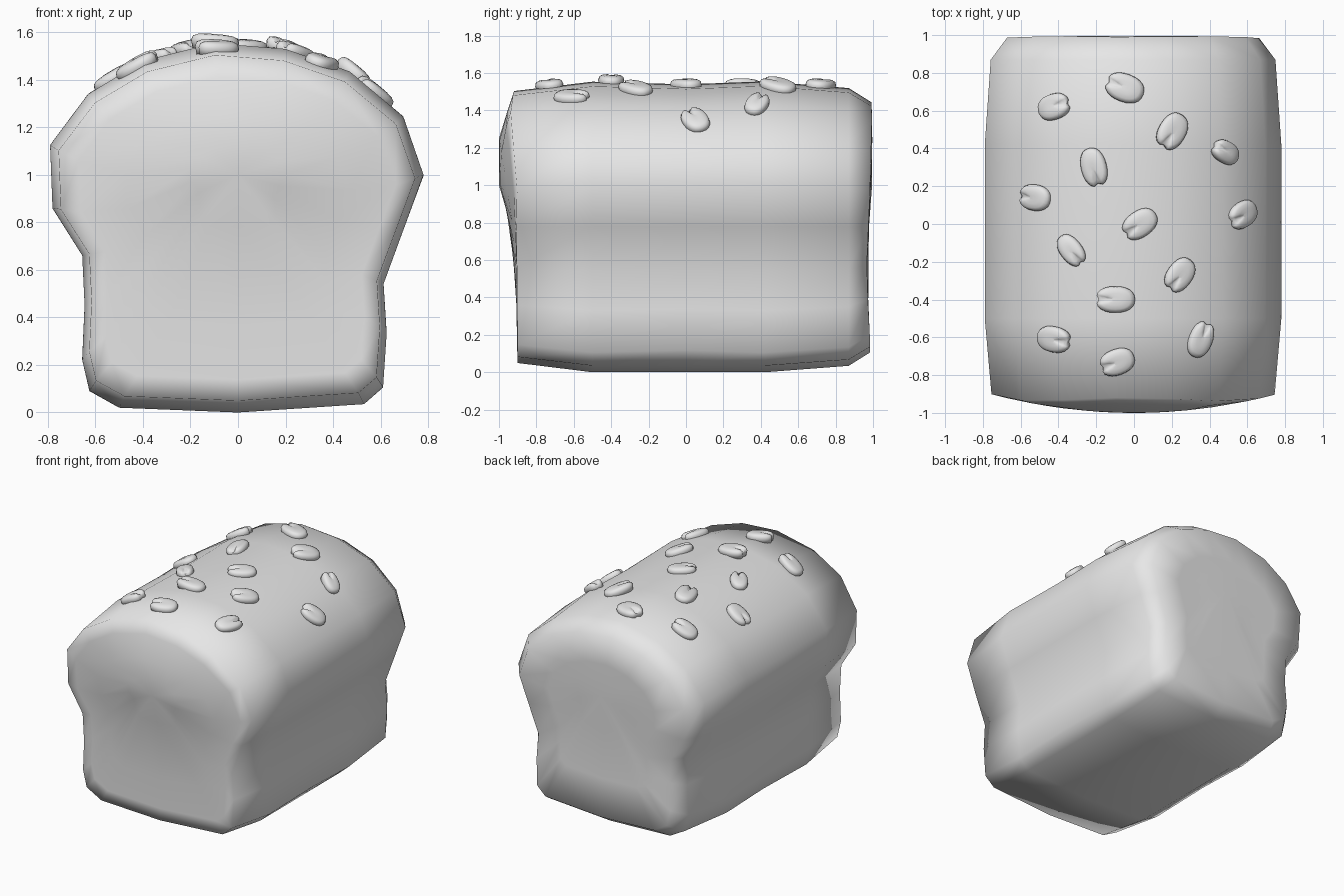
import bpy, bmesh, math
from mathutils import Vector, Matrix
from mathutils.bvhtree import BVHTree

if "Cube" in bpy.data.objects:
    bpy.data.objects.remove(bpy.data.objects["Cube"])

grey = bpy.data.materials.new("plain grey")
grey.diffuse_color = (0.8, 0.8, 0.8, 1)
grey.use_nodes = True
grey.node_tree.nodes["Principled BSDF"].inputs["Base Color"].default_value = grey.diffuse_color


def finish(name, bm):
    bmesh.ops.recalc_face_normals(bm, faces=bm.faces[:])
    for f in bm.faces:
        f.smooth = True
    me = bpy.data.meshes.new(name)
    bm.to_mesh(me)
    me.materials.append(grey)
    ob = bpy.data.objects.new(name, me)
    bpy.context.collection.objects.link(ob)
    return ob


def bridge(bm, a, b):
    n = len(a)
    for i in range(n):
        bm.faces.new((a[i], a[(i + 1) % n], b[(i + 1) % n], b[i]))


# Loaf outline seen from the front
profile = [(-0.5, .02), (0, 0), (.53, .035), (.61, .105), (.625, .33), (.612, .54),
           (.70, .78), (.78, 1.0), (.695, 1.245), (.47, 1.435), (.2, 1.53), (-.1, 1.555),
           (-.4, 1.48), (-.63, 1.34), (-.79, 1.125), (-.78, .86), (-.655, .66),
           (-.645, .45), (-.655, .22), (-.625, .09)]


def interp(table, t):
    for (a, va), (b, vb) in zip(table, table[1:]):
        if t <= b:
            return va + (vb - va) * max(0, (t - a) / (b - a))
    return table[-1][1]


front_bulge = [(0, 0), (.6, .012), (.78, .035), (1.0, .1), (1.27, .1), (1.5, .02)]
back_bulge = [(0, .02), (.15, .02), (.53, .0), (1.0, .02), (1.4, .03), (1.5, .02)]

# Rings along the loaf: y, x scale, z scale, cap kind
rings = [(-.9, .25, .22, 1), (-.9, .6, .57, 1), (-.9, .85, .82, 1), (-.9, .955, .935, 1),
         (-.5, 1, .998, 0), (0, 1, .98, 0), (.42, 1, 1, 0), (.87, .96, .955, 0),
         (.965, .85, .86, 2), (.965, .55, .55, 2), (.965, .25, .25, 2)]

bm = bmesh.new()
loops = []
for y, sx, sz, kind in rings:
    cz = 1.0 if sx < .3 else .85 if sx < .7 else .76
    loop = []
    for x, z in profile:
        px = x * sx
        base = z if (z < .05 and kind == 0 and abs(y) < .6) else cz + (z - cz) * sz
        py = y
        if kind == 1:
            py -= interp(front_bulge, base) * max(0, 1 - (px / .76) ** 2)
        elif kind == 2:
            py += interp(back_bulge, base) * (1 if sx > .8 else 1.2)
        loop.append(bm.verts.new((px, min(1, py), base)))
    loops.append(loop)
for a, b in zip(loops, loops[1:]):
    bridge(bm, a, b)
for loop, y in ((loops[0], -1.0), (loops[-1], .995)):
    c = bm.verts.new((0, y, 1.0))
    for i in range(len(loop)):
        bm.faces.new((loop[i], loop[(i + 1) % len(loop)], c))
bmesh.ops.recalc_face_normals(bm, faces=bm.faces[:])
tree = BVHTree.FromBMesh(bm)
finish("bread_loaf", bm)

# Seeds: x, y, direction of the notch (degrees), length, width
seeds = [(-.05, .72, 160, .21, .15), (-.42, .62, 10, .19, .14), (.2, .49, 235, .21, .15),
         (.48, .38, 160, .17, .12), (-.21, .3, -75, .21, .14), (-.52, .14, 175, .19, .14),
         (.57, .05, 200, .19, .14), (.03, 0, 215, .2, .14), (-.33, -.14, -50, .19, .12),
         (.24, -.27, 230, .2, .14), (-.1, -.4, 180, .21, .14), (-.42, -.61, -5, .2, .14),
         (-.09, -.73, 200, .19, .14), (.35, -.61, 68, .2, .13)]
N = 24


def make_seed(name, x, y, deg, length, width):
    hit, normal, _, _ = tree.ray_cast(Vector((x, y, 3)), Vector((0, 0, -1)))
    d = Vector((math.cos(math.radians(deg)), math.sin(math.radians(deg)), 0))
    u = (d - normal * d.dot(normal)).normalized()
    v = normal.cross(u)
    mat = Matrix((u, v, normal)).transposed().to_4x4()
    mat.translation = hit
    sb = bmesh.new()
    prev = None
    # radius fraction and height, from the sunk rim up to the crown
    for r, h in ((.9, -.025), (1, .01), (.93, .028), (.75, .036), (.45, .04), (.2, .04)):
        ring = []
        for i in range(N):
            a = 2 * math.pi * i / N
            notch = .16 * math.exp(-(math.sin(a / 2) / .1) ** 2)
            pu = math.copysign(abs(math.cos(a)) ** .9, math.cos(a)) * r * (1 - notch) * length / 2
            pv = math.copysign(abs(math.sin(a)) ** .85, math.sin(a)) * r * width / 2
            groove = 0
            if h > .02 and pu > 0:
                groove = .022 * math.exp(-(pv / .011) ** 2) * min(1, pu / (.3 * length))
            ring.append(sb.verts.new((pu, pv, h - groove)))
        if prev:
            bridge(sb, prev, ring)
        else:
            sb.faces.new(ring)
        prev = ring
    sb.faces.new(prev)
    sb.transform(mat)
    finish(name, sb)


for i, s in enumerate(seeds):
    make_seed("seed_%02d" % (i + 1), *s)
